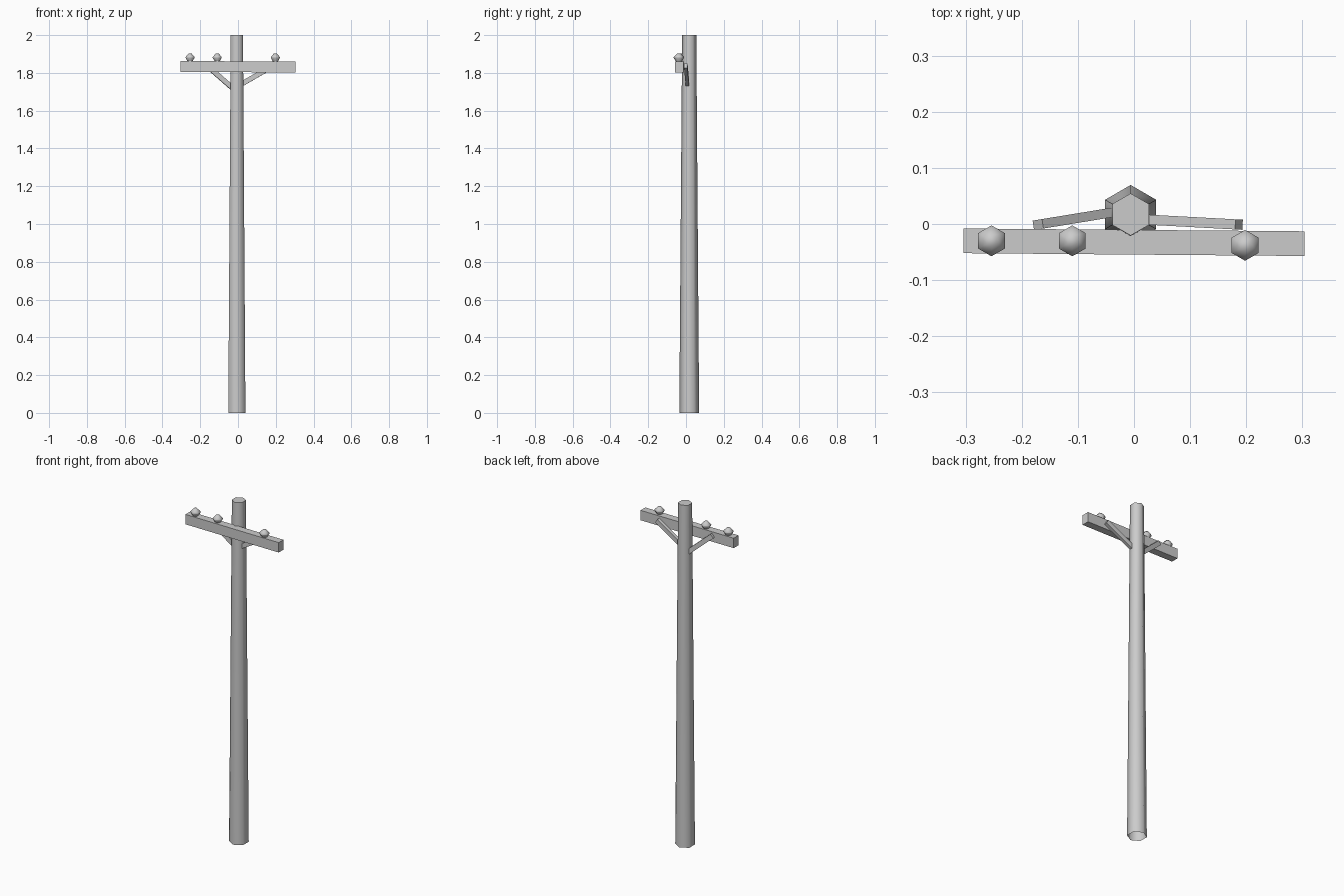
import bpy, bmesh
from math import cos, sin, pi, radians
from mathutils import Vector, Matrix

if "Cube" in bpy.data.objects:
    bpy.data.objects.remove(bpy.data.objects["Cube"])


def make_object(name, bm, smooth=False):
    bmesh.ops.recalc_face_normals(bm, faces=bm.faces)
    mesh = bpy.data.meshes.new(name)
    bm.to_mesh(mesh)
    bm.free()
    obj = bpy.data.objects.new(name, mesh)
    bpy.context.collection.objects.link(obj)
    if smooth:
        bpy.ops.object.select_all(action='DESELECT')
        obj.select_set(True)
        bpy.context.view_layer.objects.active = obj
        bpy.ops.object.shade_smooth_by_angle(angle=radians(62))
    return obj


def hex_lathe(name, centre, profile):
    """Six-sided stack of (radius, z) rings, open below and capped on top."""
    bm = bmesh.new()
    rings = [[bm.verts.new((centre[0] + r * cos(pi / 2 + i * pi / 3),
                            centre[1] + r * sin(pi / 2 + i * pi / 3), z))
              for i in range(6)] for r, z in profile]
    for a, b in zip(rings, rings[1:]):
        for i in range(6):
            j = (i + 1) % 6
            bm.faces.new((a[i], a[j], b[j], b[i]))
    bm.faces.new(rings[-1])
    return make_object(name, bm, True)


def beam(name, start, end, width, thick):
    """Rectangular bar from start to end: width lies level, thick is upright."""
    start, end = Vector(start), Vector(end)
    along = (end - start).normalized()
    side = Vector((0, 0, 1)).cross(along).normalized()
    up = along.cross(side)
    frame = Matrix((along * (end - start).length, side * width, up * thick)).transposed().to_4x4()
    bm = bmesh.new()
    bmesh.ops.create_cube(bm, size=1, matrix=Matrix.Translation((start + end) / 2) @ frame)
    return make_object(name, bm)


# Tapered pole
hex_lathe("pole", (-0.006, 0.017), [(0.0525, 0), (0.0375, 2)])

# Crossarm, slightly skewed
beam("crossarm", (-0.304, -0.030, 1.833), (0.304, -0.035, 1.832), 0.044, 0.058)

# Diagonal braces running from the pole up behind the crossarm
beam("brace_left", (-0.012, 0.025, 1.705), (-0.171, -0.001, 1.844), 0.017, 0.026)
beam("brace_right", (0.000, 0.009, 1.730), (0.187, -0.001, 1.838), 0.018, 0.026)

# Insulators
for n, (x, y) in enumerate([(-0.254, -0.030), (-0.110, -0.030), (0.198, -0.038)]):
    hex_lathe(f"insulator_{n + 1}", (x, y),
              [(0.014, 1.858), (0.0275, 1.880), (0.0275, 1.884), (0.010, 1.902)])
